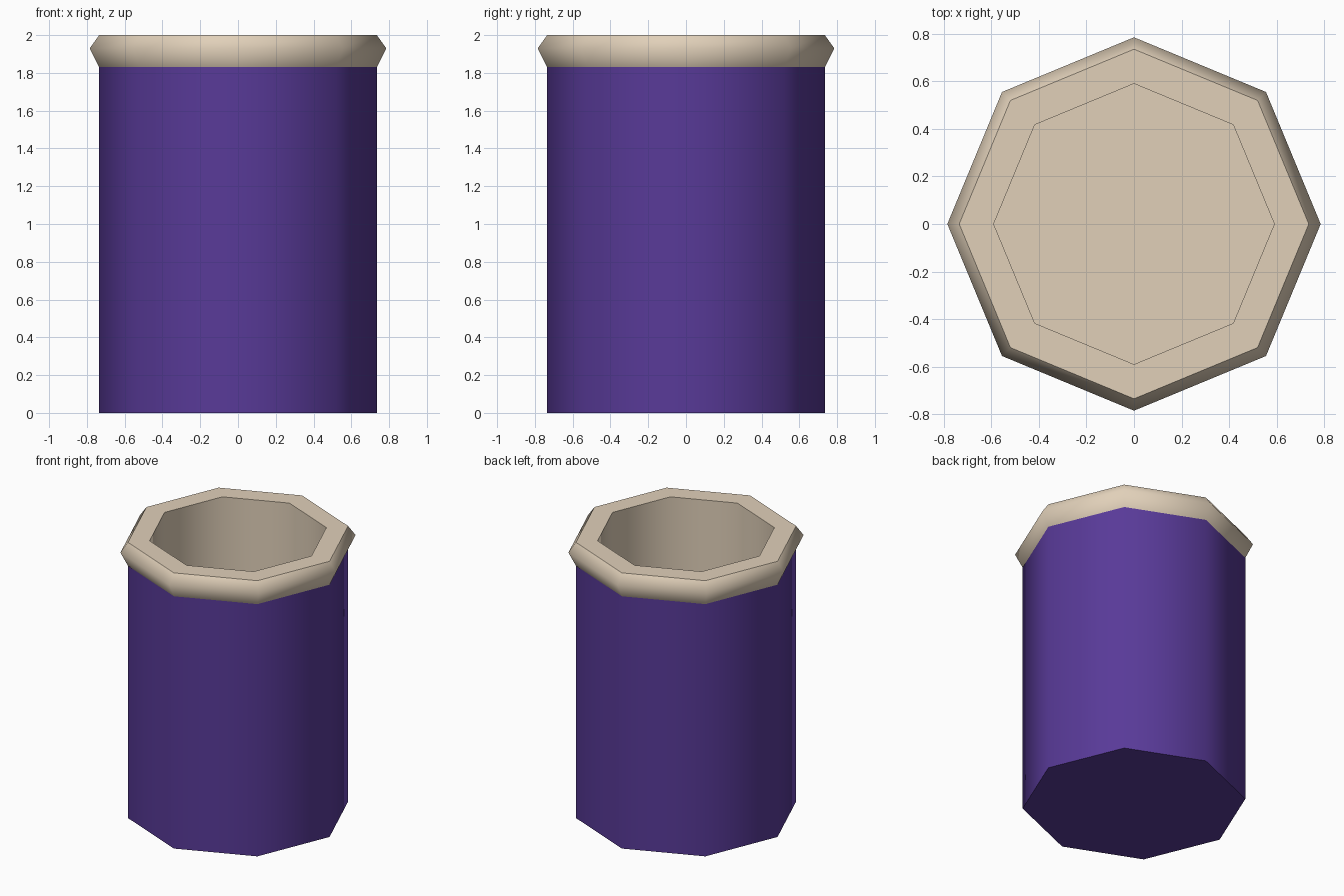
import bpy, bmesh, math

if "Cube" in bpy.data.objects:
    bpy.data.objects.remove(bpy.data.objects["Cube"])

SIDES = 8


def material(name, rgb):
    m = bpy.data.materials.new(name)
    m.diffuse_color = (*rgb, 1.0)
    m.use_nodes = True
    m.node_tree.nodes["Principled BSDF"].inputs["Base Color"].default_value = m.diffuse_color
    return m


purple = material("purple", (0.098, 0.042, 0.314))
tan = material("tan", (0.75, 0.63, 0.485))


def lathe(name, profile, mat, cap_start=False, cap_end=False, soft=()):
    """Spin (radius, z) points into an octagonal shell; rings not in soft stay sharp."""
    bm = bmesh.new()
    rings = []
    for r, z in profile:
        rings.append([bm.verts.new((r * math.cos(2 * math.pi * i / SIDES),
                                    r * math.sin(2 * math.pi * i / SIDES), z))
                      for i in range(SIDES)])
    for a, b in zip(rings, rings[1:]):
        for i in range(SIDES):
            j = (i + 1) % SIDES
            bm.faces.new((a[i], a[j], b[j], b[i]))
    if cap_start:
        bm.faces.new(rings[0][::-1])
    if cap_end:
        bm.faces.new(rings[-1])
    for f in bm.faces:
        f.smooth = True
    for k, ring in enumerate(rings):
        if k not in soft:
            for i in range(SIDES):
                e = bm.edges.get((ring[i], ring[(i + 1) % SIDES]))
                e.smooth = False
    mesh = bpy.data.meshes.new(name)
    bm.to_mesh(mesh)
    bm.free()
    mesh.materials.append(mat)
    ob = bpy.data.objects.new(name, mesh)
    bpy.context.collection.objects.link(ob)
    return ob


# Outer cup wall with closed base
lathe("cup_body", [(0.735, 0.0), (0.735, 1.83)], purple, cap_start=True)

# Flared rim, running over into the inner wall and floor
lathe("rim_and_lining",
      [(0.735, 1.83), (0.785, 1.93), (0.735, 2.0), (0.59, 2.0), (0.59, 0.15)],
      tan, cap_end=True, soft=(1,))
